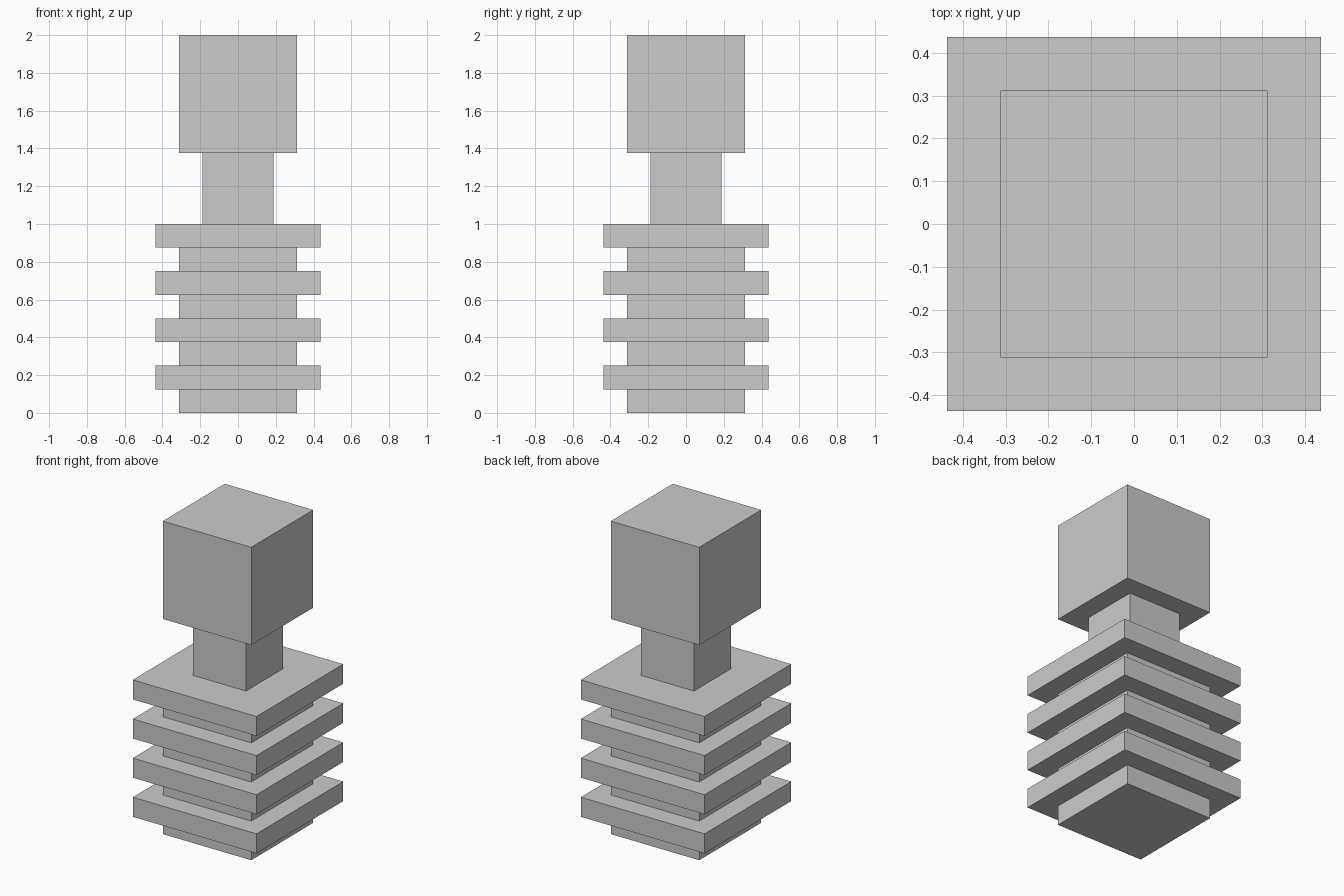
import bpy

if "Cube" in bpy.data.objects:
    bpy.data.objects.remove(bpy.data.objects["Cube"])

U = 1 / 16  # the model sits on a grid of sixteenths


def block(name, width, z0, z1):
    """Square block, centred on the z axis, between two heights in grid units."""
    bpy.ops.mesh.primitive_cube_add(size=1, location=(0, 0, (z0 + z1) / 2 * U))
    obj = bpy.context.object
    obj.name = name
    obj.scale = (width * U, width * U, (z1 - z0) * U)
    bpy.ops.object.transform_apply(location=False, rotation=False, scale=True)
    return obj


# Ribbed body: narrow core layers alternating with wide plates
for i in range(4):
    z = 4 * i
    block(f"body_core_{i + 1}", 10, z, z + 2)
    block(f"body_plate_{i + 1}", 14, z + 2, z + 4)

# Neck and head
block("neck", 6, 16, 22)
block("head", 10, 22, 32)
